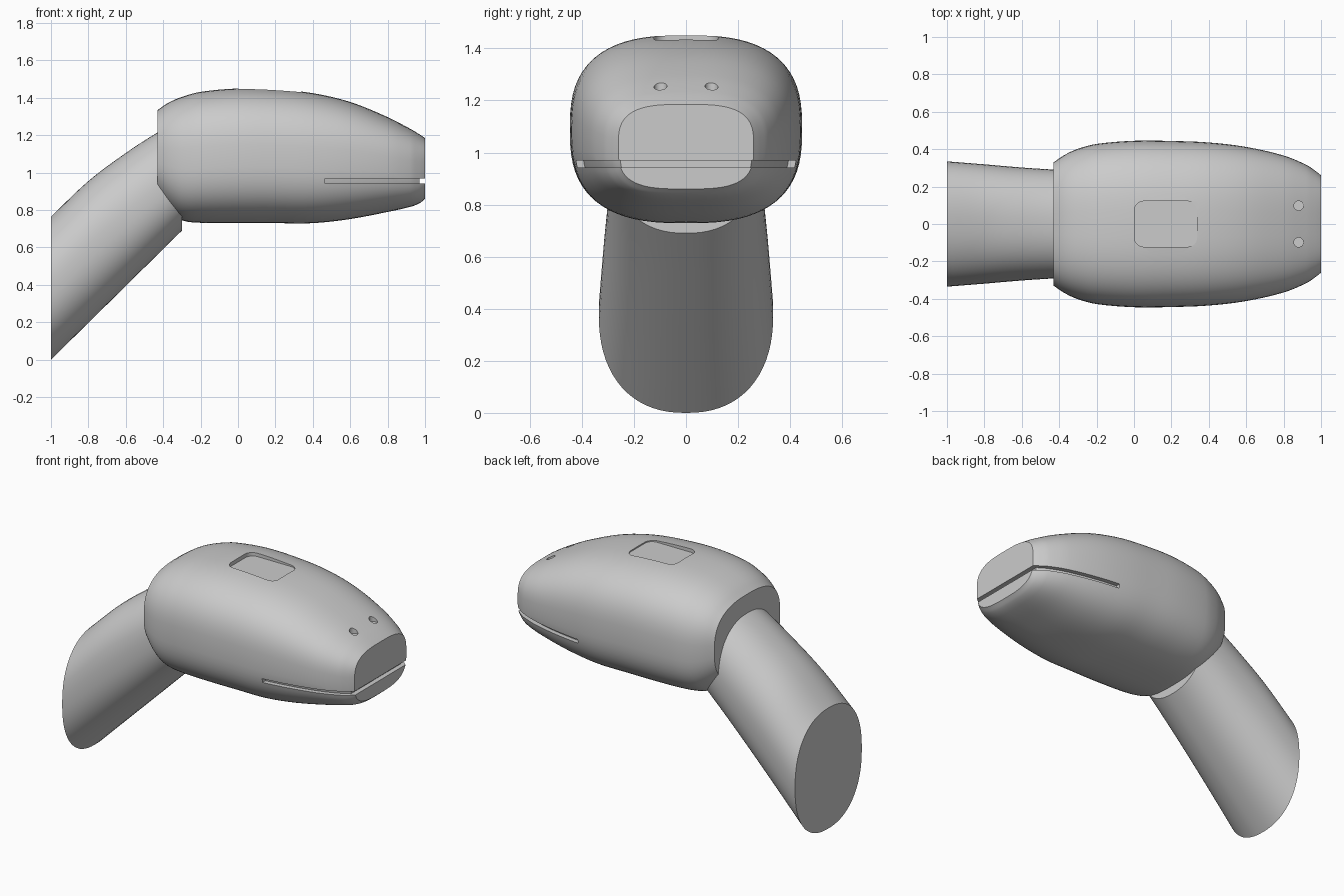
import bpy, bmesh
from math import cos, sin, pi, radians, copysign

if "Cube" in bpy.data.objects:
    bpy.data.objects.remove(bpy.data.objects["Cube"])

grey = bpy.data.materials.new("plain grey")
grey.use_nodes = True
grey.diffuse_color = (0.6, 0.6, 0.6, 1)
grey.node_tree.nodes["Principled BSDF"].inputs["Base Color"].default_value = (0.6, 0.6, 0.6, 1)


def finish(name, bm):
    bmesh.ops.recalc_face_normals(bm, faces=bm.faces)
    mesh = bpy.data.meshes.new(name)
    bm.to_mesh(mesh)
    bm.free()
    ob = bpy.data.objects.new(name, mesh)
    bpy.context.collection.objects.link(ob)
    mesh.materials.append(grey)
    return ob


def smooth_rows(rows, steps):
    """Catmull-Rom interpolation through the section rows."""
    out = []
    for i in range(len(rows) - 1):
        p0, p1, p2, p3 = (rows[min(max(i + k, 0), len(rows) - 1)] for k in (-1, 0, 1, 2))
        d1, d2 = max(p2[0] - p0[0], 1e-6), max(p3[0] - p1[0], 1e-6)
        h = p2[0] - p1[0]
        for s in range(steps):
            t = s / steps
            row = [p1[0] + h * t]
            for a, b, c, d in list(zip(p0, p1, p2, p3))[1:]:
                m1, m2 = (c - a) / d1 * h, (d - b) / d2 * h
                row.append((2*t**3 - 3*t*t + 1) * b + (t**3 - 2*t*t + t) * m1
                           + (3*t*t - 2*t**3) * c + (t**3 - t*t) * m2)
            out.append(row)
    return out + [list(rows[-1])]


def loft(name, rows, sides=72):
    """Superellipse sections: x, bottom, top, half width, squareness."""
    bm = bmesh.new()
    rings = []
    for x, lo, hi, w, n in rows:
        ring = []
        for k in range(sides):
            a = 2 * pi * k / sides
            y = copysign(abs(cos(a)) ** (2 / n), cos(a)) * w
            z = copysign(abs(sin(a)) ** (2 / n), sin(a)) * (hi - lo) / 2 + (hi + lo) / 2
            ring.append(bm.verts.new((x, y, z)))
        rings.append(ring)
    for r, q in zip(rings, rings[1:]):
        for k in range(sides):
            j = (k + 1) % sides
            bm.faces.new((r[k], r[j], q[j], q[k]))
    bm.faces.new(rings[0])
    bm.faces.new(rings[-1])
    return finish(name, bm)


def prism(name, outline, z0, z1):
    bm = bmesh.new()
    face = bm.faces.new([bm.verts.new((x, y, z0)) for x, y in outline])
    new = bmesh.ops.extrude_face_region(bm, geom=[face])["geom"]
    bmesh.ops.translate(bm, vec=(0, 0, z1 - z0),
                        verts=[v for v in new if isinstance(v, bmesh.types.BMVert)])
    return finish(name, bm)


def rounded(cx, cy, hx, hy, r, seg=8):
    pts = []
    for q, (sx, sy) in enumerate(((1, 1), (-1, 1), (-1, -1), (1, -1))):
        for k in range(seg + 1):
            a = (q + k / seg) * pi / 2
            pts.append((cx + sx * (hx - r) + r * cos(a), cy + sy * (hy - r) + r * sin(a)))
    return pts


def activate(ob):
    bpy.ops.object.select_all(action='DESELECT')
    ob.select_set(True)
    bpy.context.view_layer.objects.active = ob


def cut(ob, cutter):
    cutter.hide_render = True
    mod = ob.modifiers.new("cut", 'BOOLEAN')
    mod.operation, mod.solver, mod.object = 'DIFFERENCE', 'EXACT', cutter
    activate(ob)
    bpy.ops.object.modifier_apply(modifier=mod.name)
    bpy.data.objects.remove(cutter)


# Head shell
head_rows = smooth_rows([
    (-0.43, 0.85, 1.335, 0.33, 2.7), (-0.37, 0.79, 1.375, 0.37, 2.7),
    (-0.30, 0.745, 1.405, 0.402, 2.7), (-0.2, 0.732, 1.432, 0.428, 2.7),
    (0.0, 0.73, 1.45, 0.445, 2.7), (0.2, 0.73, 1.445, 0.444, 2.7),
    (0.4, 0.73, 1.425, 0.436, 2.7), (0.6, 0.752, 1.378, 0.412, 2.7),
    (0.8, 0.79, 1.297, 0.366, 2.75), (0.92, 0.817, 1.235, 0.317, 2.9),
    (0.97, 0.836, 1.205, 0.284, 3.05), (1.0, 0.86, 1.185, 0.26, 3.2)], 4)
head = loft("head", head_rows)

# Mouth slot: a thin slab following the shell
slot = prism("mouth_slot", [(0.465, -0.6), (1.1, -0.6), (1.1, 0.6), (0.465, 0.6)], 0.943, 0.969)
core = loft("mouth_core", [(x, lo, hi, w - 0.03, n) for x, lo, hi, w, n in head_rows if x < 0.971])
cut(slot, core)
cut(head, slot)

# Shallow rounded pocket on the top
cut(head, prism("top_pocket", rounded(0.17, 0, 0.168, 0.122, 0.05), 1.425, 1.6))

# Eye holes
for side in (-1, 1):
    cut(head, prism("eye_hole", [(0.88 + 0.025 * cos(k * pi / 16), side * 0.098 + 0.025 * sin(k * pi / 16))
                                 for k in range(32)], 1.232, 1.5))

# Neck, sliced upright at both ends
neck = loft("neck", smooth_rows([
    (-1.0, 0.0, 0.765, 0.335, 2.3), (-0.8, 0.197, 0.955, 0.319, 2.3),
    (-0.6, 0.394, 1.105, 0.302, 2.3), (-0.43, 0.562, 1.215, 0.291, 2.3),
    (-0.3, 0.69, 1.285, 0.285, 2.3)], 6))

for ob in (head, neck):
    activate(ob)
    bpy.ops.object.shade_smooth_by_angle(angle=radians(30))
